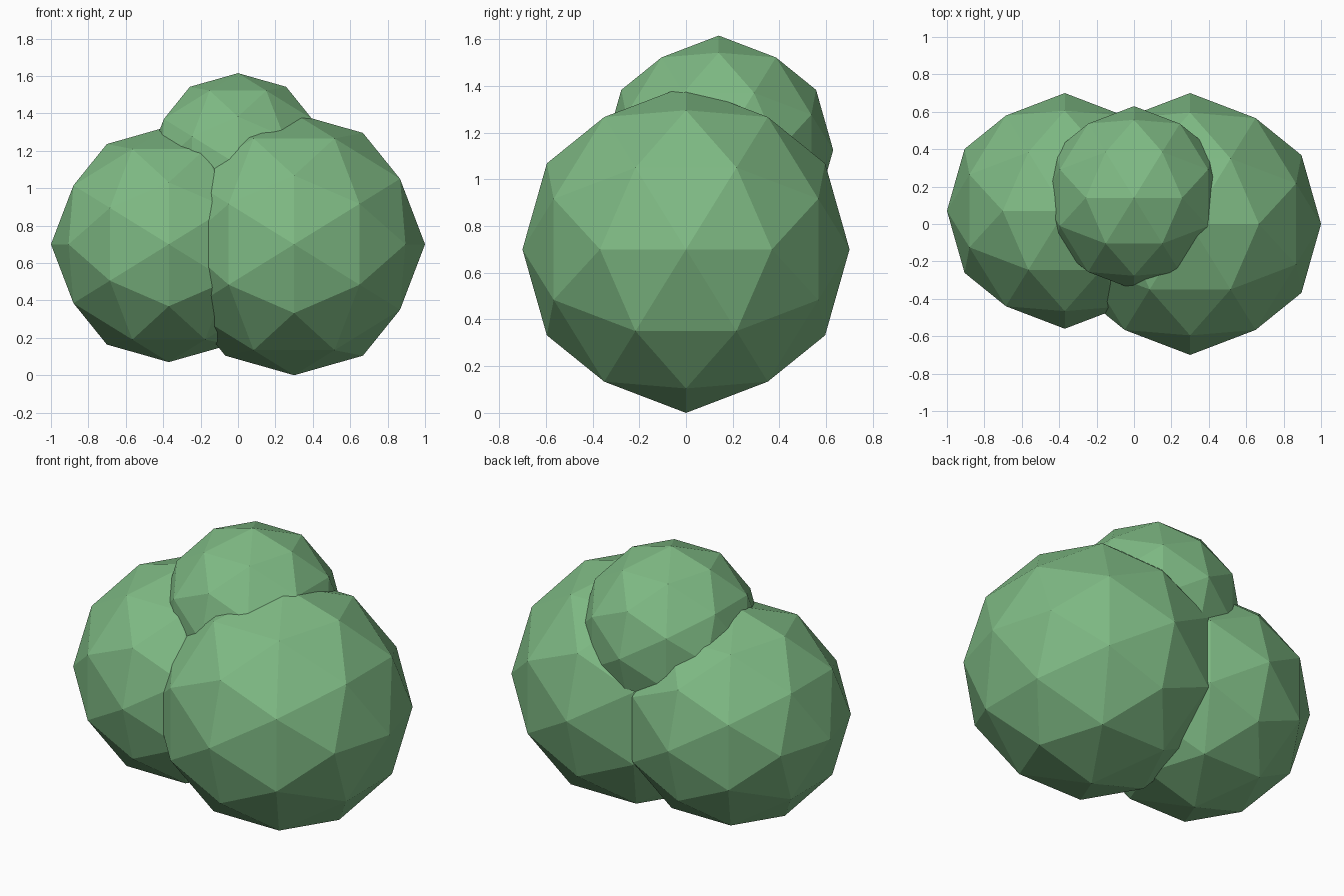
import bpy
import bmesh

cube = bpy.data.objects.get("Cube")
if cube:
    bpy.data.objects.remove(cube, do_unlink=True)

# Leaf colour
leaf = bpy.data.materials.new("leaf_green")
leaf.use_nodes = True
color = (0.21, 0.49, 0.23, 1.0)
leaf.diffuse_color = color
bsdf = leaf.node_tree.nodes["Principled BSDF"]
bsdf.inputs["Base Color"].default_value = color
bsdf.inputs["Roughness"].default_value = 0.9

GOLDEN = (1 + 5 ** 0.5) / 2


def foliage_ball(name, center, radius):
    """Faceted ball with a vertex on each axis: an icosahedron split once."""
    bm = bmesh.new()
    for a in (-1, 1):
        for b in (-GOLDEN, GOLDEN):
            for co in ((a, 0, b), (b, a, 0), (0, b, a)):
                bm.verts.new(co)
    bmesh.ops.convex_hull(bm, input=bm.verts[:])
    bmesh.ops.subdivide_edges(bm, edges=bm.edges[:], cuts=1, use_grid_fill=True)
    for v in bm.verts:
        v.co = v.co.normalized() * radius
    bmesh.ops.recalc_face_normals(bm, faces=bm.faces[:])
    mesh = bpy.data.meshes.new(name)
    bm.to_mesh(mesh)
    bm.free()
    mesh.materials.append(leaf)
    obj = bpy.data.objects.new(name, mesh)
    obj.location = center
    bpy.context.collection.objects.link(obj)


# Three overlapping clumps of the bush
foliage_ball("large_left_clump", (0.30, 0, 0.70), 0.70)
foliage_ball("medium_right_clump", (-0.37, 0.07, 0.70), 0.63)
foliage_ball("small_top_clump", (0, 0.14, 1.125), 0.49)
